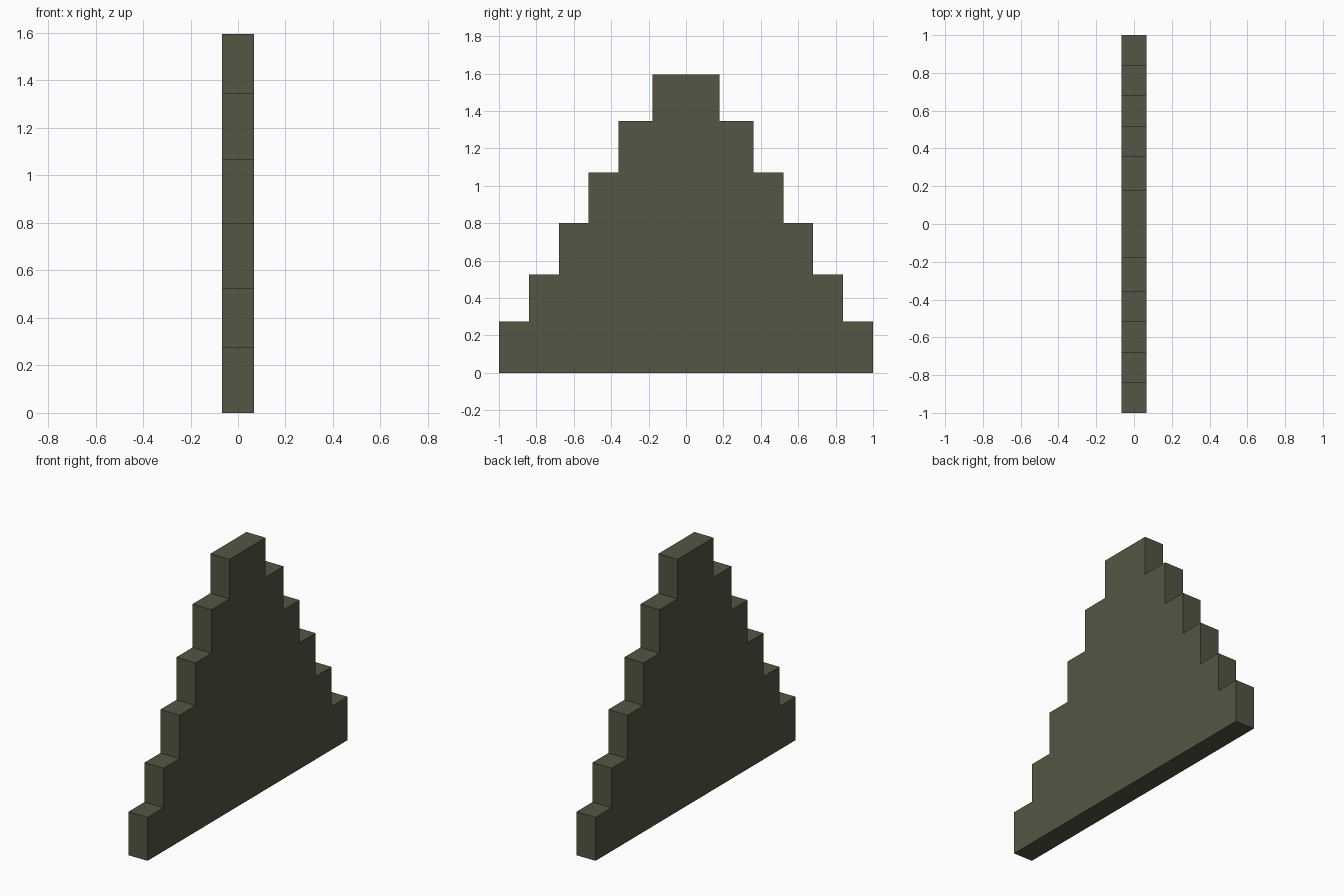
import bpy, bmesh

if "Cube" in bpy.data.objects:
    bpy.data.objects.remove(bpy.data.objects["Cube"])

# Stepped wall: (half width in y, top height) for each step, bottom to top
STEPS = [(1.0, 0.275), (0.84, 0.525), (0.68, 0.80),
         (0.52, 1.07), (0.36, 1.345), (0.18, 1.595)]
HALF_THICKNESS = 0.067

stone = bpy.data.materials.new("dark olive stone")
stone.diffuse_color = (0.089, 0.089, 0.058, 1.0)
stone.use_nodes = True
stone.node_tree.nodes["Principled BSDF"].inputs["Base Color"].default_value = stone.diffuse_color

# Right half of the stepped outline, then its mirror image
right, base = [], 0.0
for half, top in STEPS:
    right += [(half, base), (half, top)]
    base = top
outline = right + [(-y, z) for y, z in reversed(right)]

# Fill the outline and extrude it through the wall thickness
bm = bmesh.new()
face = bm.faces.new([bm.verts.new((-HALF_THICKNESS, y, z)) for y, z in outline])
extruded = bmesh.ops.extrude_face_region(bm, geom=[face], use_keep_orig=True)
moved = [g for g in extruded["geom"] if isinstance(g, bmesh.types.BMVert)]
bmesh.ops.translate(bm, verts=moved, vec=(2 * HALF_THICKNESS, 0, 0))
bmesh.ops.recalc_face_normals(bm, faces=bm.faces)

mesh = bpy.data.meshes.new("stepped_wall")
bm.to_mesh(mesh)
bm.free()
mesh.materials.append(stone)
bpy.context.collection.objects.link(bpy.data.objects.new("stepped_wall", mesh))
